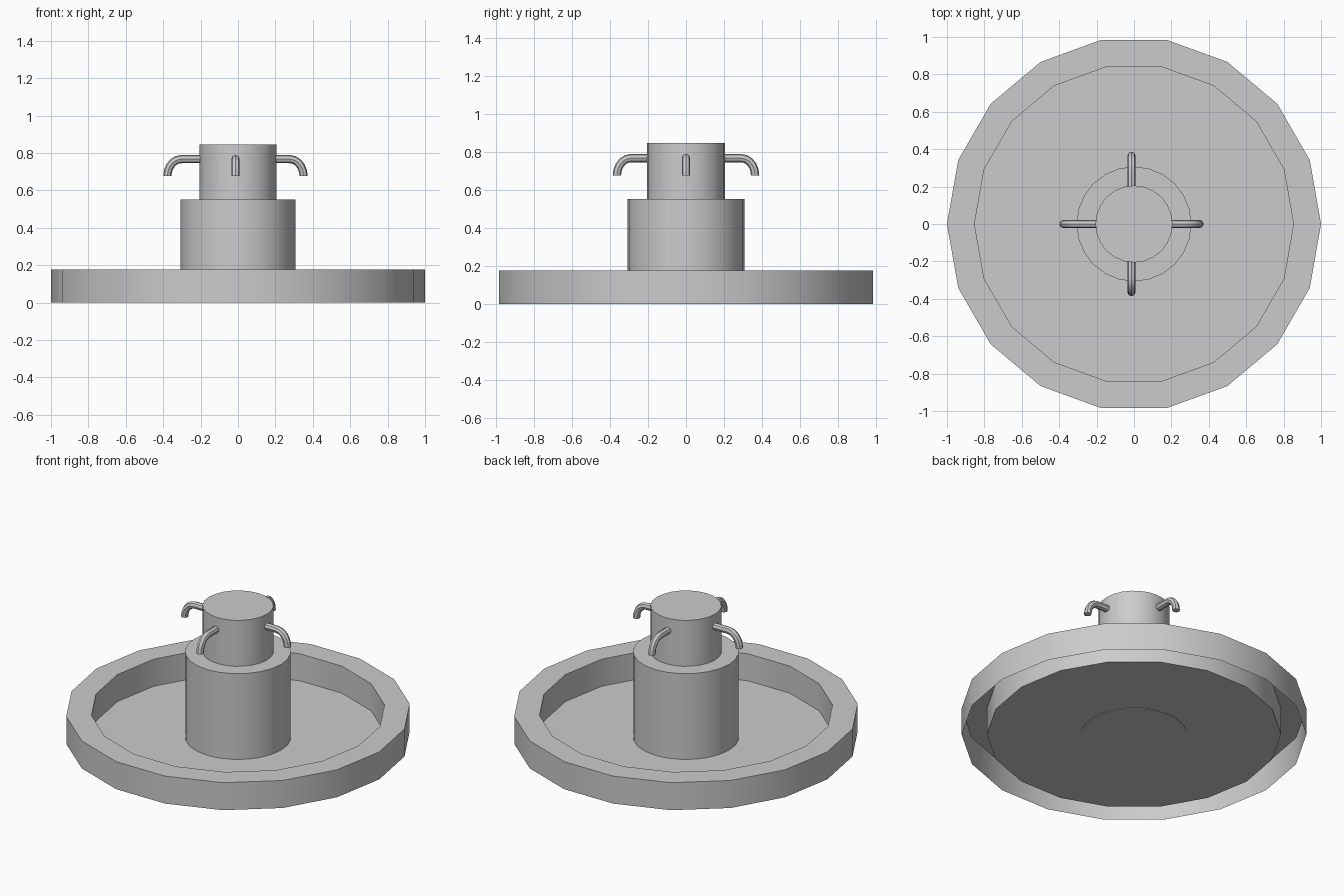
import bpy, bmesh, math
from math import sin, cos, tau

if "Cube" in bpy.data.objects:
    bpy.data.objects.remove(bpy.data.objects["Cube"])


def smooth(obj):
    bpy.ops.object.select_all(action='DESELECT')
    obj.select_set(True)
    bpy.context.view_layer.objects.active = obj
    bpy.ops.object.shade_smooth_by_angle(angle=math.radians(30))


def lathe(name, profile, sides, cap):
    """Spin an (r, z) profile around z; optionally cap the start, always the end."""
    bm = bmesh.new()
    rings = [[bm.verts.new((r * cos(tau * i / sides), r * sin(tau * i / sides), z))
              for i in range(sides)] for r, z in profile]
    for a, b in zip(rings, rings[1:]):
        for i in range(sides):
            j = (i + 1) % sides
            bm.faces.new((a[i], a[j], b[j], b[i]))
    if cap:
        bm.faces.new(rings[0][::-1])
    bm.faces.new(rings[-1])
    mesh = bpy.data.meshes.new(name)
    bm.to_mesh(mesh)
    bm.free()
    obj = bpy.data.objects.new(name, mesh)
    bpy.context.collection.objects.link(obj)
    smooth(obj)
    return obj


def spout(name, angle):
    """Round pipe running outward and bending straight down."""
    curve = bpy.data.curves.new(name, 'CURVE')
    curve.dimensions = '3D'
    curve.bevel_depth = 0.022
    curve.bevel_resolution = 2
    curve.resolution_u = 5
    curve.use_fill_caps = True
    sp = curve.splines.new('BEZIER')
    sp.bezier_points.add(2)
    # point, left handle, right handle as (r, z)
    path = [((0.19, 0.767), (0.16, 0.767), (0.22, 0.767)),
            ((0.29, 0.767), (0.26, 0.767), (0.335, 0.767)),
            ((0.364, 0.676), (0.364, 0.722), (0.364, 0.65))]
    for p, (co, left, right) in zip(sp.bezier_points, path):
        p.handle_left_type = p.handle_right_type = 'FREE'
        p.co = (co[0], 0, co[1])
        p.handle_left = (left[0], 0, left[1])
        p.handle_right = (right[0], 0, right[1])
    obj = bpy.data.objects.new(name, curve)
    obj.location.x = -0.0135
    obj.rotation_euler.z = angle
    bpy.context.collection.objects.link(obj)
    bpy.ops.object.select_all(action='DESELECT')
    obj.select_set(True)
    bpy.context.view_layer.objects.active = obj
    bpy.ops.object.convert(target='MESH')
    smooth(bpy.context.view_layer.objects.active)


# Basin: hollow 18-sided wall, open underneath, with a thin floor
lathe("basin", [(1, 0), (1, 0.176), (0.853, 0.176), (0.853, 0.003)], 18, False)

# Stepped centre column
lathe("pedestal", [(0.307, 0), (0.307, 0.552)], 24, True)
lathe("upper_column", [(0.206, 0.552), (0.206, 0.846)], 24, True)

# Four water spouts
for i, side in enumerate(("right", "back", "left", "front")):
    spout(side + "_spout", i * tau / 4)
